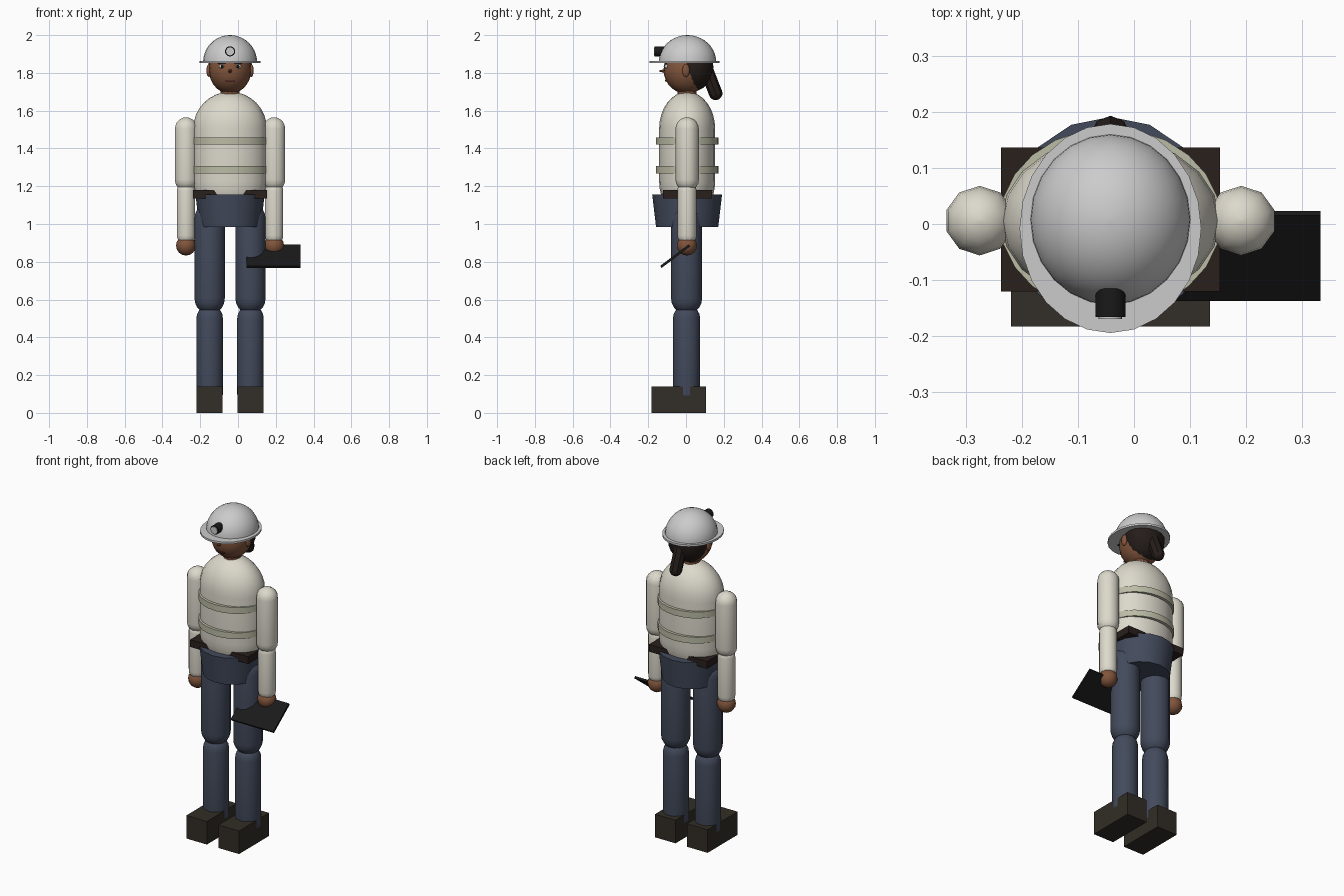
import bpy, bmesh
from math import sin, cos, pi, radians
from mathutils import Vector, Matrix

if "Cube" in bpy.data.objects:
    bpy.data.objects.remove(bpy.data.objects["Cube"])

CX, CY = -0.042, 0.006   # body axis


def mat(name, r, g, b):
    m = bpy.data.materials.new(name)
    m.diffuse_color = (r, g, b, 1)
    m.use_nodes = True
    m.node_tree.nodes["Principled BSDF"].inputs["Base Color"].default_value = m.diffuse_color
    return m


SHIRT = mat("shirt_cream", .72, .69, .60)
BAND = mat("band_olive", .50, .50, .38)
DENIM = mat("denim_blue", .055, .068, .105)
SKIN = mat("skin_brown", .22, .09, .045)
HAIR = mat("hair_dark", .018, .012, .010)
BELT = mat("belt_brown", .022, .014, .012)
BOOT = mat("boot_brown", .032, .027, .020)
BLACK = mat("black", .010, .010, .010)
WHITE = mat("eye_white", .8, .8, .8)
LIP = mat("lip_dark", .09, .025, .02)


def finish(ob, name, material, smooth=True):
    ob.name = name
    if material:
        ob.data.materials.append(material)
    if smooth:
        bpy.ops.object.select_all(action='DESELECT')
        ob.select_set(True)
        bpy.context.view_layer.objects.active = ob
        bpy.ops.object.shade_smooth_by_angle(angle=radians(40))
    return ob


def lathe(name, profile, material, n=16, scale=(1, 1), matrix=Matrix(), phase=pi / 2):
    """Revolve (radius, height) points around z, with capped ends."""
    bm = bmesh.new()
    rings = [[bm.verts.new((r * scale[0] * cos(phase + 2 * pi * i / n),
                            r * scale[1] * sin(phase + 2 * pi * i / n), z))
              for i in range(n)] for r, z in profile]
    for a, b in zip(rings, rings[1:]):
        for i in range(n):
            j = (i + 1) % n
            bm.faces.new((a[i], a[j], b[j], b[i]))
    bm.faces.new(rings[0][::-1])
    bm.faces.new(rings[-1])
    bmesh.ops.remove_doubles(bm, verts=bm.verts, dist=1e-5)
    bmesh.ops.recalc_face_normals(bm, faces=bm.faces)
    bm.transform(matrix)
    me = bpy.data.meshes.new(name)
    bm.to_mesh(me)
    bm.free()
    ob = bpy.data.objects.new(name, me)
    bpy.context.collection.objects.link(ob)
    return finish(ob, name, material)


def capsule(name, p0, p1, r, material, n=12, steps=5, scale=(1, 1)):
    """Round-ended limb; p0 and p1 are the end-cap centres."""
    p0, p1 = Vector(p0), Vector(p1)
    d = p1 - p0
    low = [(r * cos(a), r * sin(a)) for a in (-pi / 2 * (1 - i / steps) for i in range(steps + 1))]
    low[0] = (r * .02, -r)
    prof = low + [(x, d.length - z) for x, z in reversed(low)]
    turn = Vector((0, 0, 1)).rotation_difference(d).to_matrix().to_4x4()
    return lathe(name, prof, material, n, scale, Matrix.Translation(p0) @ turn)


def ball(name, loc, size, material, n=16, rings=10):
    bpy.ops.mesh.primitive_uv_sphere_add(segments=n, ring_count=rings, radius=1, location=loc)
    ob = bpy.context.object
    ob.scale = size
    return finish(ob, name, material)


def box(name, loc, size, material, tilt=0):
    bpy.ops.mesh.primitive_cube_add(size=1, location=loc, rotation=(tilt, 0, 0))
    ob = bpy.context.object
    ob.scale = size
    return finish(ob, name, material, False)


def at(y=CY, z=0):
    return Matrix.Translation((CX, y, z))


FORWARD = Matrix.Rotation(pi / 2, 4, 'X')   # turns +z to -y

# legs, boots, arms and hands, mirrored about the body axis
for side, s in (("left", -1), ("right", 1)):
    x = CX + s * .108
    box(f"{side}_boot", (x, -.039, .07), (.138, .288, .14), BOOT)
    capsule(f"{side}_shin", (x, .003, .10), (x, .003, .50), .072, DENIM, 14)
    capsule(f"{side}_thigh", (x, .003, .605), (x, .003, 1.03), .082, DENIM, 14)
    x = CX + s * .233
    capsule(f"{side}_upper_arm", (x, CY, 1.235), (x, CY, 1.503), .062, SHIRT, 10)
    capsule(f"{side}_forearm", (x, .005, .94), (x, .005, 1.175), .051, SHIRT, 10)
    ball(f"{side}_hand", (x, .005, .886), (.053, .053, .053), SKIN, 12, 8)

# hips, torso, belt and reflective bands
lathe("hips", [(.163, .985), (.183, 1.155)], DENIM, 16, (1, 1.01), at())
R = .195
arc = [(R * cos(i * pi / 16), R * sin(i * pi / 16)) for i in range(8)] + [(.004, R)]
lathe("torso", [(r, 1.225 - h) for r, h in reversed(arc)] + [(r, 1.505 + h) for r, h in arc],
      SHIRT, 20, (1, .76), at())
box("belt", (CX, .008, 1.157), (.39, .257, .044), BELT)
for name, z in (("upper_band", 1.44), ("lower_band", 1.287)):
    lathe(name, [(.197, z - .019), (.197, z + .019)], BAND, 24, (1, .84), at())

# neck and head
lathe("neck", [(.05, 1.64), (.05, 1.76)], SKIN, 12, (1, 1), at())
ball("head", (CX, .003, 1.815), (.112, .122, .125), SKIN, 20, 14)
ball("hair", (CX, .04, 1.832), (.117, .105, .128), HAIR, 16, 12)
capsule("ponytail", (CX, .105, 1.825), (CX, .157, 1.692), .036, HAIR, 8)
for side, s in (("left", -1), ("right", 1)):
    ball(f"{side}_ear", (CX + s * .112, 0, 1.812), (.014, .020, .034), SKIN, 10, 8)
    ball(f"{side}_eye", (CX + s * .043, -.103, 1.834), (.018, .012, .011), WHITE, 10, 8)
    ball(f"{side}_pupil", (CX + s * .042, -.112, 1.834), (.008, .006, .009), BLACK, 8, 6)
    box(f"{side}_brow", (CX + s * .043, -.108, 1.850), (.042, .012, .007), HAIR)
lathe("nose", [(.016, 0), (.002, .045)], SKIN, 8, (1, 1), at(-.098, 1.81) @ FORWARD)
box("mouth", (CX, -.104, 1.758), (.048, .016, .007), LIP)

# hard hat with brim and head lamp
dome = [(cos(i * pi / 20), sin(i * pi / 20)) for i in range(10)] + [(.01, 1)]
lathe("helmet_dome", [(r * .143, 1.856 + h * .144) for r, h in dome], None, 24, (1, 1.065), at(.008))
lathe("helmet_brim", [(.162, 1.852), (.162, 1.864)], None, 24, (1, 1.15), at(-.008))
lathe("lamp_body", [(.027, 0), (.027, .066)], BLACK, 16, (1, 1), at(-.10, 1.914) @ FORWARD)
lathe("lamp_lens", [(.021, 0), (.021, .004)], None, 16, (1, 1), at(-.165, 1.914) @ FORWARD)

# tablet held in the right hand
box("tablet", (.189, -.057, .830), (.286, .19, .013), BLACK, radians(37))
